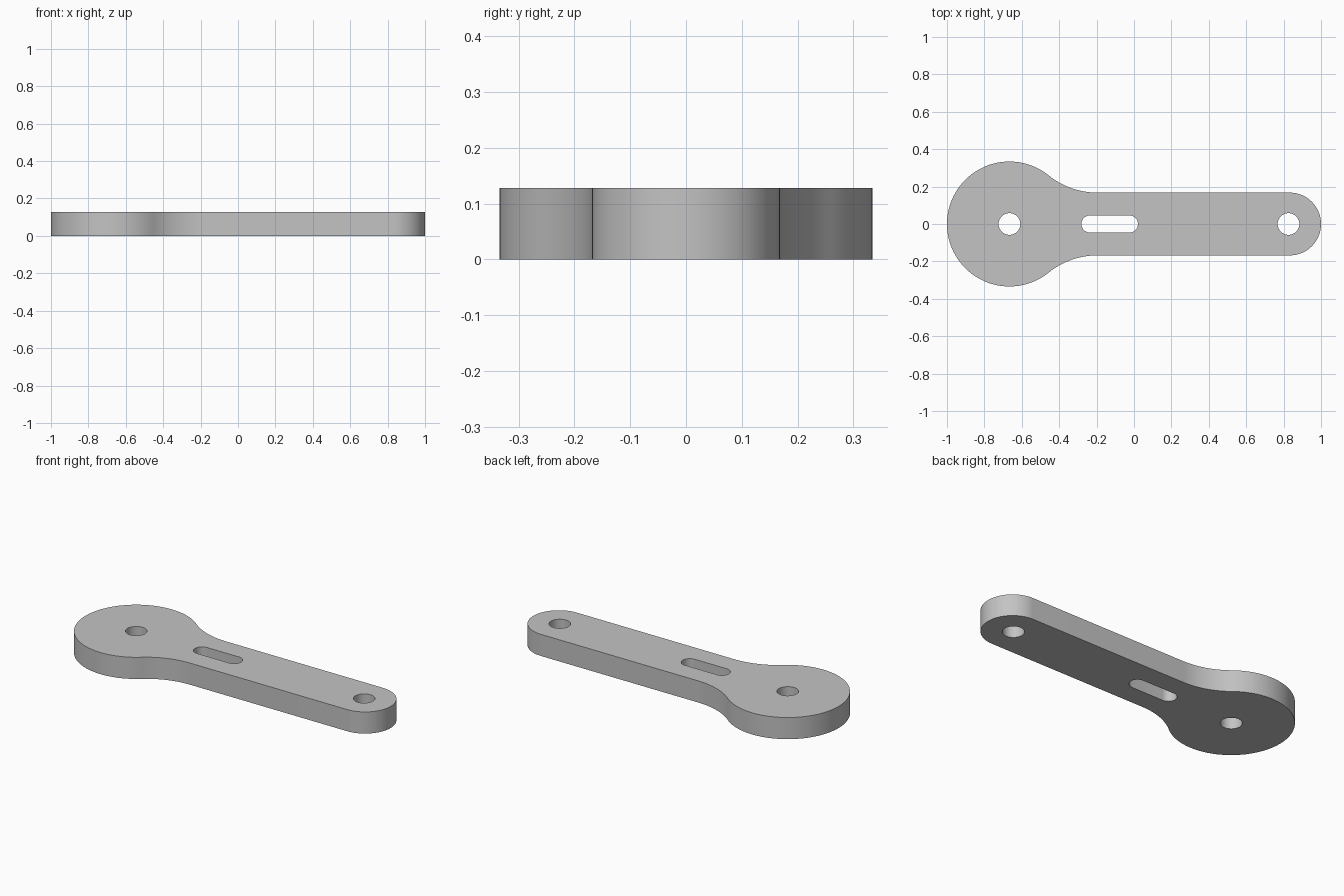
import bpy, bmesh
from math import pi, sqrt, atan2

cube = bpy.data.objects.get("Cube")
if cube:
    bpy.data.objects.remove(cube, do_unlink=True)

from math import cos, sin

THICK = 0.128
HEAD_X, HEAD_R = -0.666, 0.334
TIP_X, ARM_R = 0.832, 0.168
FILLET_R = 0.41


def arc(cx, cy, r, start, end, n):
    return [(cx + r * cos(start + (end - start) * i / n),
             cy + r * sin(start + (end - start) * i / n)) for i in range(n + 1)]


def slot(x0, x1, r, n=24):
    return arc(x1, 0, r, -pi / 2, pi / 2, n) + arc(x0, 0, r, pi / 2, 3 * pi / 2, n)


def hole(x, r, n=48):
    return arc(x, 0, r, 0, 2 * pi, n)[:-1]


# Outer profile: round tip, straight arm, tangent fillets, round head
fy = ARM_R + FILLET_R
fx = HEAD_X + sqrt((HEAD_R + FILLET_R) ** 2 - fy ** 2)
a = atan2(fy, fx - HEAD_X)
upper = arc(fx, fy, FILLET_R, -pi / 2, a - pi, 20)
lower = [(x, -y) for x, y in reversed(upper)]
outline = (arc(TIP_X, 0, ARM_R, -pi / 2, pi / 2, 48) + upper
           + arc(HEAD_X, 0, HEAD_R, a, 2 * pi - a, 96)[1:-1] + lower)

# Pivot hole, adjustment slot and tip hole
loops = [outline, hole(HEAD_X, 0.058), slot(-0.235, -0.025, 0.046), hole(0.826, 0.058)]

# Fill the flat profile and extrude it into a plate
bm = bmesh.new()
for pts in loops:
    vs = [bm.verts.new((x, y, 0)) for x, y in pts]
    for v, w in zip(vs, vs[1:] + vs[:1]):
        bm.edges.new((v, w))
bmesh.ops.triangle_fill(bm, use_beauty=True, use_dissolve=False, edges=bm.edges[:])
ext = bmesh.ops.extrude_face_region(bm, geom=bm.faces[:], use_keep_orig=True)
top = [g for g in ext["geom"] if isinstance(g, bmesh.types.BMVert)]
bmesh.ops.translate(bm, verts=top, vec=(0, 0, THICK))
bmesh.ops.recalc_face_normals(bm, faces=bm.faces[:])
mesh = bpy.data.meshes.new("lever_arm")
bm.to_mesh(mesh)
bm.free()

arm = bpy.data.objects.new("lever_arm", mesh)
bpy.context.collection.objects.link(arm)

# Plain grey material
mat = bpy.data.materials.new("plain grey")
mat.use_nodes = True
grey = (0.55, 0.55, 0.55, 1)
mat.diffuse_color = grey
mat.node_tree.nodes["Principled BSDF"].inputs["Base Color"].default_value = grey
mesh.materials.append(mat)

bpy.ops.object.select_all(action="DESELECT")
arm.select_set(True)
bpy.context.view_layer.objects.active = arm
bpy.ops.object.shade_smooth_by_angle(angle=pi / 6)
